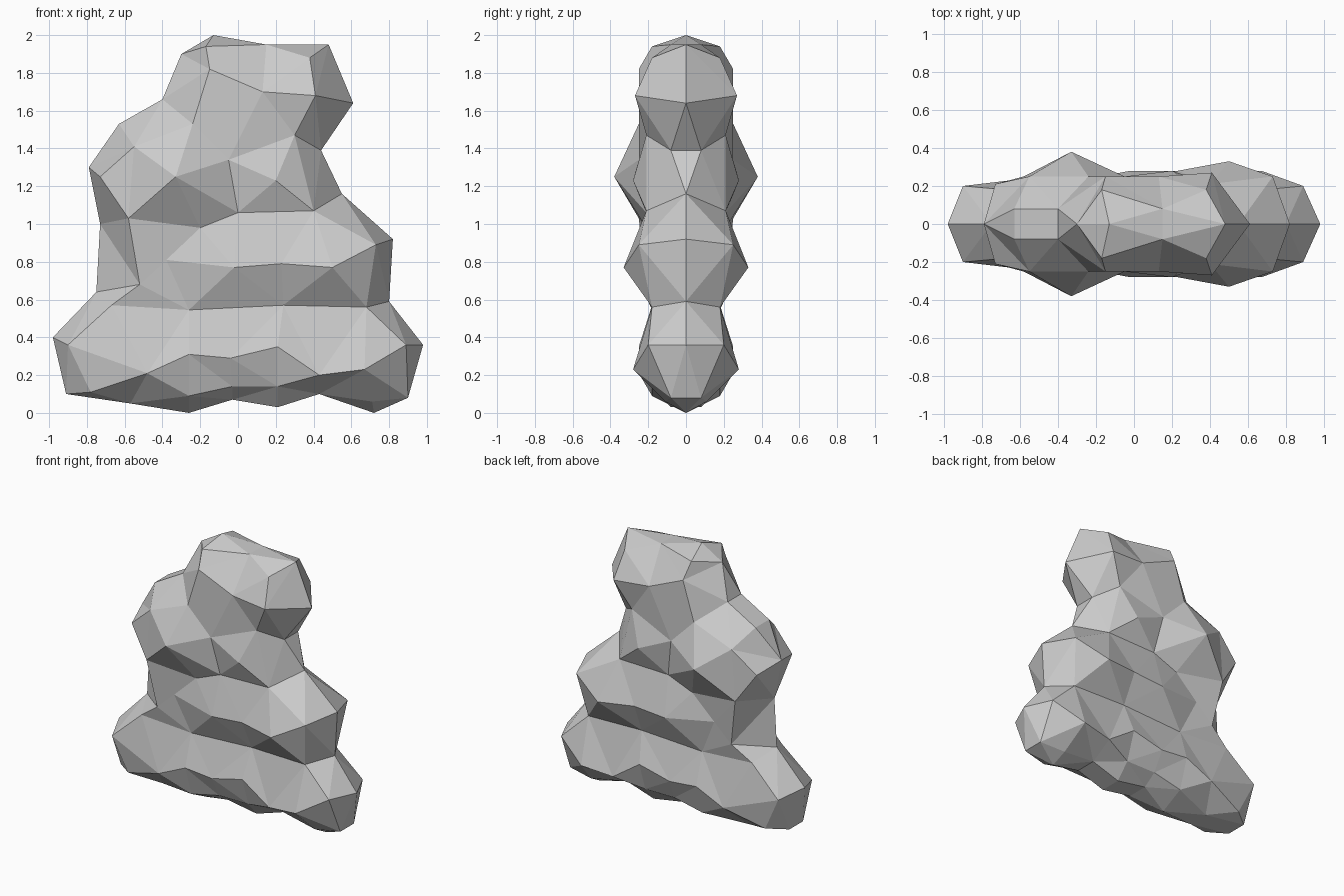
import bpy, bmesh
from mathutils import Vector
from mathutils.geometry import delaunay_2d_cdt

if "Cube" in bpy.data.objects:
    bpy.data.objects.remove(bpy.data.objects["Cube"])

# Front silhouette of the lumpy mound (x, z), counter-clockwise
OUTLINE = [(-.98, .40), (-.91, .10), (-.57, .05), (-.26, 0), (-.03, .07),
           (.21, .03), (.43, .10), (.72, 0), (.90, .08), (.98, .36), (.80, .59),
           (.82, .92), (.55, 1.16), (.44, 1.39), (.61, 1.64), (.48, 1.95),
           (.15, 1.95), (-.13, 2), (-.30, 1.90), (-.40, 1.66), (-.63, 1.53),
           (-.79, 1.30), (-.73, 1.0), (-.75, .64)]
# Outline corners that are blunt (an edge across the thickness, not a point)
BLUNT = {1, 2, 4, 5, 6, 8, 13, 16, 19, 20}

# Contour lines: half thickness -> where it passes (x, z), bottom tier to top
CONTOURS = [
    (.11, [(.71, .06)]),
    (.18, [(-.78, .11), (-.26, .09), (-.03, .14), (.21, .14)]),
    (.25, [(-.48, .21), (-.26, .31), (-.04, .29), (.21, .35), (.43, .20)]),
    (.28, [(.67, .23)]),
    (.20, [(-.90, .36), (.89, .36)]),
    (.18, [(-.67, .57), (-.26, .545), (.24, .57), (.68, .56)]),
    (.28, [(-.02, .77), (.23, .79)]),
    (.33, [(.50, .77)]),
    (.21, [(-.52, .68), (-.38, .81), (-.20, .98)]),
    (.25, [(-.58, 1.03), (.73, .89)]),
    (.21, [(0, 1.06), (.40, 1.07), (-.73, 1.25), (.30, 1.47)]),
    (.28, [(.20, 1.23)]),
    (.38, [(-.33, 1.25)]),
    (.25, [(-.55, 1.41), (-.05, 1.34), (-.24, 1.53), (.13, 1.70), (-.15, 1.82)]),
    (.27, [(.41, 1.68)]),
    (.18, [(.38, 1.88), (-.17, 1.94)]),
]

# Creases that must stay edges: the waist groove, the neck and the crown
CREASES = [
    [(-.67, .57), (-.26, .545), (.24, .57), (.68, .56), (.80, .59)],
    [(-.24, 1.53), (-.05, 1.34), (.30, 1.47), (.41, 1.68)],
    [(-.05, 1.34), (.20, 1.23), (.40, 1.07), (.30, 1.47)],
    [(.30, 1.47), (.44, 1.39)],
    [(-.17, 1.94), (.15, 1.95), (.13, 1.70), (-.15, 1.82)],
]

# Triangulate the silhouette with the contour points inside it
where = list(OUTLINE)
depth = [.08 if i in BLUNT else 0.0 for i in range(len(OUTLINE))]
for half, line in CONTOURS:
    where += line
    depth += [half] * len(line)
n = len(OUTLINE)
edges = [(i, (i + 1) % n) for i in range(n)]
for line in CREASES:
    edges += [(where.index(a), where.index(b)) for a, b in zip(line, line[1:])]
pts, _, tris, source, _, _ = delaunay_2d_cdt([Vector(p) for p in where], edges, [], 1, 1e-5)

# Inflate to the front half; drop any flat triangles lying on the middle plane
bm = bmesh.new()
verts = [bm.verts.new((p.x, -depth[s[0]], p.y)) for p, s in zip(pts, source)]
for t in tris:
    if any(verts[i].co.y < -.001 for i in t):
        bm.faces.new([verts[i] for i in t])

# Carry the blunt rim back to the middle plane
rim = [e for e in bm.edges if e.is_boundary]
for v in bmesh.ops.extrude_edge_only(bm, edges=rim)["geom"]:
    if isinstance(v, bmesh.types.BMVert):
        v.co.y = 0
bmesh.ops.remove_doubles(bm, verts=bm.verts[:], dist=.001)
bmesh.ops.delete(bm, geom=[v for v in bm.verts if not v.link_faces], context='VERTS')
bmesh.ops.delete(bm, geom=[e for e in bm.edges if not e.link_faces], context='EDGES')

# Mirror for the back half
back = bmesh.ops.duplicate(bm, geom=bm.verts[:] + bm.edges[:] + bm.faces[:])["geom"]
for v in back:
    if isinstance(v, bmesh.types.BMVert):
        v.co.y *= -1
bmesh.ops.remove_doubles(bm, verts=bm.verts[:], dist=.001)
bmesh.ops.recalc_face_normals(bm, faces=bm.faces[:])

mesh = bpy.data.meshes.new("lumpy_mound")
bm.to_mesh(mesh)
bm.free()
bpy.context.collection.objects.link(bpy.data.objects.new("lumpy_mound", mesh))
